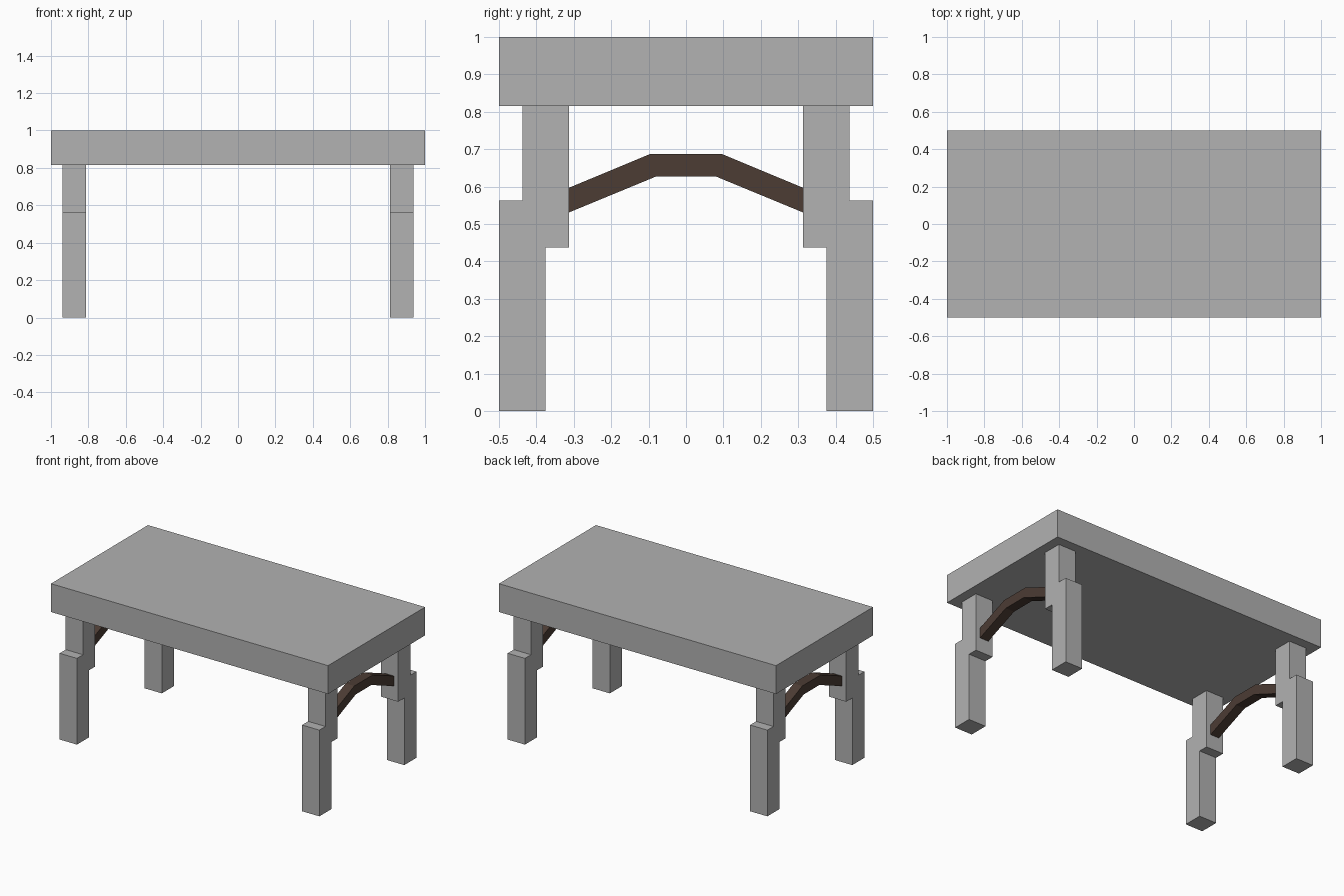
import bpy
import bmesh

if "Cube" in bpy.data.objects:
    bpy.data.objects.remove(bpy.data.objects["Cube"])


def material(name, rgb):
    mat = bpy.data.materials.new(name)
    mat.diffuse_color = (*rgb, 1)
    mat.use_nodes = True
    mat.node_tree.nodes["Principled BSDF"].inputs["Base Color"].default_value = mat.diffuse_color
    return mat


def prism(name, profile, x0, x1, mat):
    """Extrude a closed (y, z) profile from x0 to x1."""
    bm = bmesh.new()
    face = bm.faces.new([bm.verts.new((x0, y, z)) for y, z in profile])
    ext = bmesh.ops.extrude_face_region(bm, geom=[face])
    verts = [g for g in ext["geom"] if isinstance(g, bmesh.types.BMVert)]
    bmesh.ops.translate(bm, verts=verts, vec=(x1 - x0, 0, 0))
    bmesh.ops.recalc_face_normals(bm, faces=bm.faces)
    mesh = bpy.data.meshes.new(name)
    bm.to_mesh(mesh)
    bm.free()
    mesh.materials.append(mat)
    obj = bpy.data.objects.new(name, mesh)
    bpy.context.collection.objects.link(obj)
    return obj


stone = material("stone_grey", (0.445, 0.445, 0.445))
wood = material("dark_brown", (0.072, 0.045, 0.034))

UNDER = 0.815  # underside of the table top

# Thick table top
prism("table_top", [(-0.5, UNDER), (0.5, UNDER), (0.5, 1), (-0.5, 1)], -1, 1, stone)

# Stepped leg: lower post set outward, upper post set inward
leg = [(0.375, 0), (0.5, 0), (0.5, 0.5625), (0.4375, 0.5625),
       (0.4375, UNDER), (0.3125, UNDER), (0.3125, 0.4375), (0.375, 0.4375)]

# Arched brace between the legs of each end
half = [(0.3125, 0.531), (0.3125, 0.597), (0.095, 0.6875)]
inner = (0.08, 0.627)
brace = ([inner] + half + [(-y, z) for y, z in reversed(half)]
         + [(-inner[0], inner[1])])

for sx, side in ((-1, "left"), (1, "right")):
    cx = sx * 0.875
    for sy, end in ((-1, "front"), (1, "back")):
        prism(f"{end}_{side}_leg", [(sy * y, z) for y, z in leg],
              cx - 0.0625, cx + 0.0625, stone)
    prism(f"{side}_brace", brace, cx - 0.03125, cx + 0.03125, wood)
